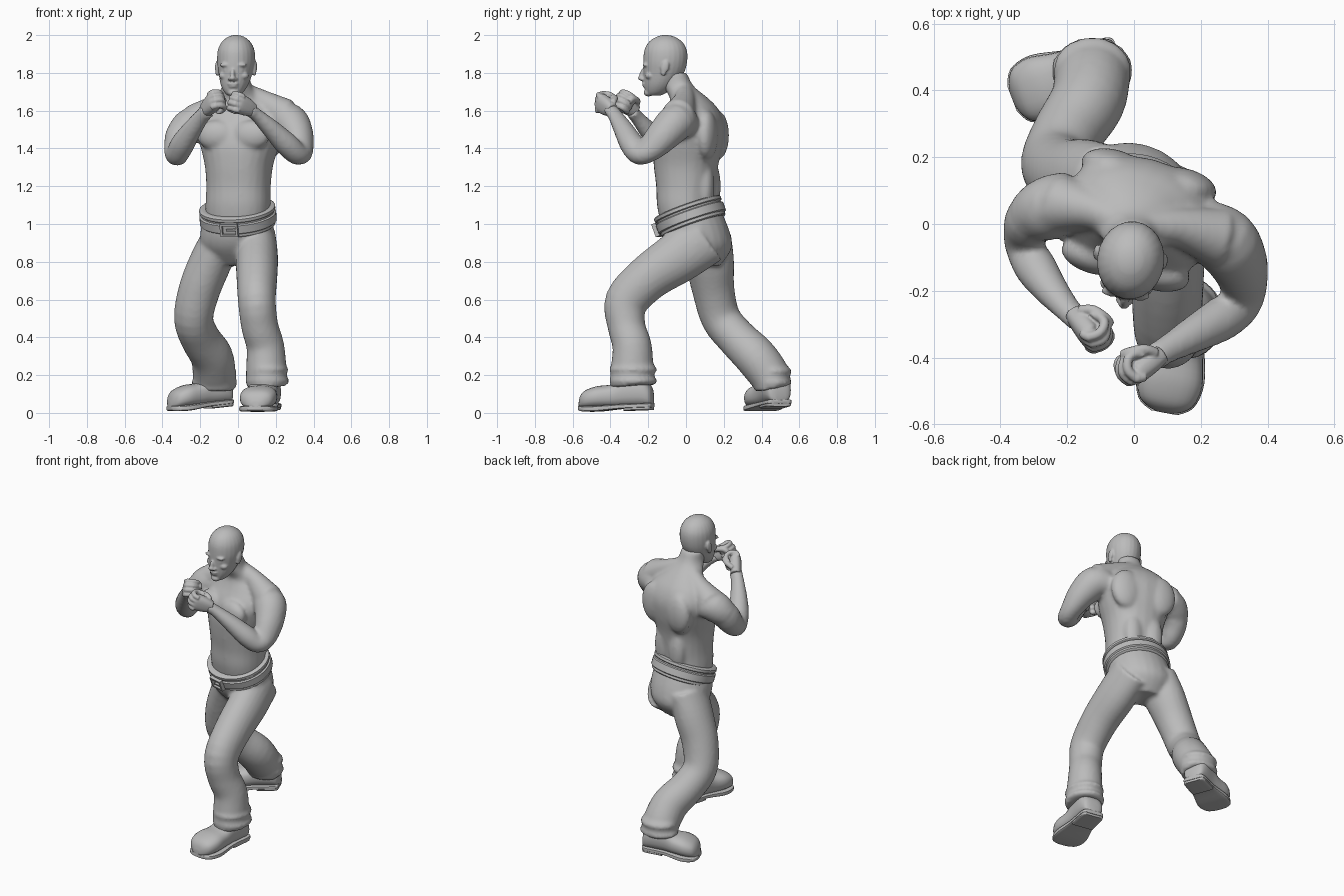
import bpy, bmesh, math
from mathutils import Vector, Matrix

if "Cube" in bpy.data.objects:
    bpy.data.objects.remove(bpy.data.objects["Cube"])

grey = bpy.data.materials.new("plain_grey")
grey.use_nodes = True
grey.diffuse_color = (0.5, 0.5, 0.5, 1)
grey.node_tree.nodes["Principled BSDF"].inputs["Base Color"].default_value = (0.5, 0.5, 0.5, 1)

UP = Vector((0, 0, 1))
YAW = math.radians(-15)
SIDE = Vector((math.cos(YAW), math.sin(YAW), 0))      # model's left across the twisted trunk
FRONT = Vector((math.sin(YAW), -math.cos(YAW), 0))


def spline(keys, steps):
    """Catmull-Rom through tuples of any length."""
    out, last = [], len(keys) - 1
    for i in range(last):
        quad = [keys[max(i - 1, 0)], keys[i], keys[i + 1], keys[min(i + 2, last)]]
        for s in range(steps):
            t = s / steps
            out.append([0.5 * (2 * b + (c - a) * t + (2 * a - 5 * b + 4 * c - d) * t * t
                        + (3 * b - a - 3 * c + d) * t ** 3) for a, b, c, d in zip(*quad)])
    return out + [list(keys[-1])]


def tube(bm, keys, ref=Vector((1, 0, 0)), power=1.0, steps=4, sides=24, axis=None):
    """Loft ellipses (x, y, z, half width along ref, half depth) along a path."""
    rings, keys = [], spline(keys, steps)
    pts = [Vector(k[:3]) for k in keys]
    for i, k in enumerate(keys):
        tan = axis or (pts[min(i + 1, len(pts) - 1)] - pts[max(i - 1, 0)]).normalized()
        u = (ref - tan * ref.dot(tan)).normalized()
        v = tan.cross(u)
        ring = []
        for j in range(sides):
            c, s = math.cos(math.tau * j / sides), math.sin(math.tau * j / sides)
            ring.append(bm.verts.new(pts[i] + u * k[3] * math.copysign(abs(c) ** power, c)
                                     + v * k[4] * math.copysign(abs(s) ** power, s)))
        rings.append(ring)
    for a, b in zip(rings, rings[1:]):
        for j in range(sides):
            n = (j + 1) % sides
            bm.faces.new((a[j], a[n], b[n], b[j]))
    bm.faces.new(rings[0][::-1])
    bm.faces.new(rings[-1])


def blob(bm, loc, size, yaw=0.0, tilt=0.0):
    mat = (Matrix.Translation(loc) @ Matrix.Rotation(yaw, 4, 'Z') @ Matrix.Rotation(tilt, 4, 'X')
           @ Matrix.Diagonal((*size, 1)))
    bmesh.ops.create_uvsphere(bm, u_segments=20, v_segments=12, radius=1, matrix=mat)


def finish(bm, name, voxel=0.0, smooth=0):
    """Turn the parts into one object; a voxel size fuses them into one skin."""
    bmesh.ops.recalc_face_normals(bm, faces=bm.faces)
    mesh = bpy.data.meshes.new(name)
    bm.to_mesh(mesh)
    bm.free()
    ob = bpy.data.objects.new(name, mesh)
    bpy.context.collection.objects.link(ob)
    mesh.materials.append(grey)
    if voxel:
        fuse = ob.modifiers.new("fuse", 'REMESH')
        fuse.mode, fuse.voxel_size, fuse.use_smooth_shade = 'VOXEL', voxel, True
        if smooth:
            relax = ob.modifiers.new("relax", 'SMOOTH')
            relax.factor, relax.iterations = 0.5, smooth
    bpy.ops.object.select_all(action='DESELECT')
    bpy.context.view_layer.objects.active = ob
    ob.select_set(True)
    if voxel:
        bpy.ops.object.shade_smooth()
    else:
        bpy.ops.object.shade_smooth_by_angle(angle=math.radians(40))
    return ob


# Bare upper body: trunk, neck, shoulders and arms in one skin
bm = bmesh.new()
tube(bm, [(0, .02, 1.0, .17, .15), (0, 0, 1.1, .172, .15), (.003, 0, 1.2, .17, .155),
          (.005, 0, 1.31, .18, .168), (.01, .01, 1.42, .21, .182), (.015, .025, 1.52, .23, .172),
          (.01, .035, 1.6, .19, .135), (0, .02, 1.66, .13, .1), (-.005, -.04, 1.73, .078, .08),
          (-.01, -.07, 1.8, .07, .075)], SIDE, 0.9, axis=UP)
for s in (-1, 1):
    chest = Vector((.01, .01, 1.47)) + SIDE * s * .095 + FRONT * .135
    blob(bm, chest, (.105, .055, .08), YAW)
    blade = Vector((.01, .01, 1.47)) + SIDE * s * .11 - FRONT * .135
    blob(bm, blade, (.1, .055, .13), YAW)
    lower = Vector((0, .01, 1.2)) + SIDE * s * .065 - FRONT * .115
    blob(bm, lower, (.06, .045, .14), YAW)
tube(bm, [(.03, -.01, 1.7, .05, .05), (.13, -.01, 1.645, .065, .06), (.25, -.04, 1.575, .09, .09)], UP)
tube(bm, [(-.03, 0, 1.69, .05, .05), (-.12, .04, 1.62, .065, .06), (-.22, .06, 1.55, .09, .09)], UP)
left_arm = [(.2, -.01, 1.54, .08, .09), (.27, -.05, 1.54, .1, .1), (.315, -.12, 1.47, .085, .09),
            (.33, -.19, 1.4, .065, .075), (.315, -.245, 1.37, .058, .062), (.26, -.285, 1.42, .062, .066),
            (.18, -.33, 1.5, .05, .055), (.1, -.375, 1.575, .035, .042), (.06, -.4, 1.605, .035, .042)]
right_arm = [(-.18, .07, 1.53, .08, .09), (-.25, .05, 1.52, .095, .095), (-.305, .015, 1.46, .08, .085),
             (-.325, -.03, 1.39, .065, .07), (-.325, -.075, 1.365, .055, .06), (-.295, -.13, 1.42, .062, .064),
             (-.25, -.195, 1.49, .05, .054), (-.195, -.26, 1.565, .036, .042), (-.16, -.29, 1.6, .035, .042)]
for arm in (left_arm, right_arm):
    tube(bm, arm, Vector((.5, .3, .8)))
    blob(bm, arm[4][:3], (.055, .055, .055))
finish(bm, "upper_body", 0.012, 5)


# Fists: palm, four curled fingers and a thumb
def fist(name, centre, forward, palm):
    bm = bmesh.new()
    c, d = Vector(centre), Vector(forward).normalized()
    n = Vector(palm)
    n = (n - d * n.dot(d)).normalized()
    row = d.cross(n)
    row = row if row.z > 0 else -row

    def at(f, p, r):
        return c + d * f + n * p + row * r

    tube(bm, [(*at(-.075, 0, 0), .035, .03), (*at(-.03, -.005, 0), .047, .034),
              (*at(.025, -.01, 0), .053, .034), (*at(.04, -.008, 0), .045, .025)], row, 0.8)
    for i in range(4):
        r = (i - 1.5) * .027
        reach = (.04, .052, .054, .046)[i]
        path = [at(.02, -.03, r), at(reach, -.022, r), at(reach + .012, .012, r),
                at(.038, .042, r), at(.002, .04, r), at(.0, .025, r)]
        tube(bm, [(*p, .0145, .0145) for p in path], row, sides=12)
        blob(bm, path[1], (.016, .016, .016))
    thumb = [at(-.05, .012, .035), at(-.02, .04, .042), at(.02, .054, .03), at(.035, .056, .005)]
    tube(bm, [(*p, .016, .016) for p in thumb], row + d * .3, sides=12)
    finish(bm, name, 0.005, 2)


fist("left_fist", (.02, -.425, 1.63), (-.75, -.45, .35), (-.3, .9, 0))
fist("right_fist", (-.135, -.315, 1.635), (.5, -.55, .45), (.9, .4, 0))

# Head: skull loft with brow, nose, lips, eyes and ears
bm = bmesh.new()
turn = math.radians(-8)
face = Matrix.Translation((-.012, -.11, 0)) @ Matrix.Rotation(turn, 4, 'Z')
tube(bm, [(-.025, -.168, 1.68, .03, .035), (-.022, -.155, 1.7, .052, .06), (-.018, -.138, 1.74, .074, .084),
          (-.013, -.118, 1.8, .09, .108), (-.01, -.11, 1.86, .1, .117), (-.01, -.108, 1.92, .097, .113),
          (-.01, -.108, 1.965, .075, .088), (-.01, -.108, 1.992, .04, .046), (-.01, -.108, 2.0, .01, .012)],
     Vector((math.cos(turn), math.sin(turn), 0)), axis=UP)
features = [((0, -.118, 1.79), (.013, .02, .035), -.2), ((0, -.13, 1.772), (.018, .016, .013), 0),
            ((0, -.108, 1.742), (.03, .016, .01), 0), ((0, -.104, 1.728), (.026, .016, .009), 0),
            ((0, -.09, 1.695), (.03, .025, .02), 0)]
for s in (-1, 1):
    features += [((s * .038, -.099, 1.842), (.036, .016, .011), 0), ((s * .036, -.094, 1.815), (.018, .012, .009), 0),
                 ((s * .05, -.075, 1.785), (.03, .025, .02), 0), ((s * .016, -.12, 1.767), (.01, .012, .009), 0),
                 ((s * .102, .012, 1.83), (.01, .022, .036), -.25), ((s * .1, .004, 1.8), (.009, .014, .016), 0)]
for loc, size, tilt in features:
    blob(bm, face @ Vector(loc), size, turn, tilt)
finish(bm, "head", 0.006, 2)

# Trousers: hips and two legs in one skin, with gathered cuffs
bm = bmesh.new()
tube(bm, [(0, .03, 1.06, .18, .16), (-.005, .05, .96, .195, .18), (-.01, .075, .87, .185, .165),
          (-.01, .09, .78, .11, .09)], SIDE, axis=UP)
left_leg = [(.1, .1, .93, .1, .15), (.1, -.04, .825, .112, .138), (.1, -.2, .715, .108, .122),
            (.1, -.315, .59, .1, .115), (.115, -.315, .46, .098, .1), (.145, -.285, .35, .1, .104),
            (.15, -.285, .22, .108, .115), (.155, -.28, .14, .108, .122)]
right_leg = [(-.09, .1, .93, .1, .14), (-.145, .125, .8, .112, .13), (-.205, .145, .65, .11, .112),
             (-.235, .185, .5, .104, .105), (-.2, .27, .395, .105, .105), (-.14, .365, .3, .112, .112),
             (-.125, .44, .2, .114, .108), (-.125, .46, .13, .114, .095)]
for leg in (left_leg, right_leg):
    tube(bm, leg)
    for k, lift in enumerate((.03, .09)):
        x, y, z, a, b = leg[-1]
        tube(bm, [(x, y, z + lift - .022, a * .9, b * .9), (x, y, z + lift, a + .01 - k * .006, b + .006),
                  (x, y, z + lift + .022, a * .9, b * .9)], axis=UP)
finish(bm, "trousers", 0.012, 4)

# Belt, waistband and buckle on the tilted waist
lean = (UP + FRONT * .37).normalized()
waist = Vector((0, .025, 1.035))


def band(name, low, high, a, b):
    bm = bmesh.new()
    rim = .006
    keys = [(low, a - .02, b - .02), (low + .001, a - rim, b - rim), (low + rim, a, b),
            (high - rim, a, b), (high - .001, a - rim, b - rim), (high, a - .02, b - .02)]
    tube(bm, [(*(waist + lean * h), p, q) for h, p, q in keys], SIDE, steps=1, sides=48, axis=lean)
    finish(bm, name)


band("waistband", -.05, .055, .196, .178)
band("belt", -.03, .025, .205, .188)
band("waistband_rim", .032, .06, .203, .186)
ahead = lean.cross(SIDE)
ahead = ahead if ahead.dot(FRONT) > 0 else -ahead
frame = Matrix((SIDE, ahead, lean)).transposed().to_4x4()
bm = bmesh.new()
parts = [(x, 0, .012, .07) for x in (-.042, .042)] + [(0, z, .09, .012) for z in (-.03, .03)]
for x, z, w, h in parts + [(.01, 0, .05, .01)]:
    spot = waist + ahead * .192 + SIDE * x + lean * z
    bmesh.ops.create_cube(bm, size=1, matrix=Matrix.Translation(spot) @ frame @ Matrix.Diagonal((w, .024, h, 1)))
finish(bm, "buckle")


# Boots: rounded upper on a flat sole with a heel block
def boot(name, heel, toe, lift):
    heel, toe = Vector((*heel, 0)), Vector((*toe, 0))
    ahead = (toe - heel).normalized()
    across = ahead.cross(UP)

    def shell(part, rows, power):
        bm = bmesh.new()
        keys = []
        for t, w, low, high in rows:
            p = heel.lerp(toe, t) + UP * ((low + high) / 2 + lift * (1 - t))
            keys.append((*p, w, (high - low) / 2))
        tube(bm, keys, across, power, axis=ahead)
        finish(bm, name + part)

    shell("_upper", [(.0, .03, .03, .09), (.03, .06, .02, .13), (.15, .075, .02, .18), (.38, .078, .02, .18),
                     (.55, .085, .02, .145), (.75, .098, .02, .138), (.9, .085, .02, .12),
                     (.97, .055, .022, .095), (1, .02, .03, .06)], 0.8)
    shell("_sole", [(.0, .04, .016, .036), (.05, .07, .013, .038), (.4, .078, .012, .038), (.72, .102, .003, .035),
                    (.92, .085, .006, .035), (1, .04, .014, .036)], 0.35)
    shell("_heel", [(.01, .05, .0, .03), (.06, .068, .0, .03), (.34, .072, .0, .03), (.36, .07, .0, .03)], 0.35)


boot("left_boot", (.165, -.175), (.09, -.565), .015)
boot("right_boot", (-.04, .5), (-.365, .375), .035)
